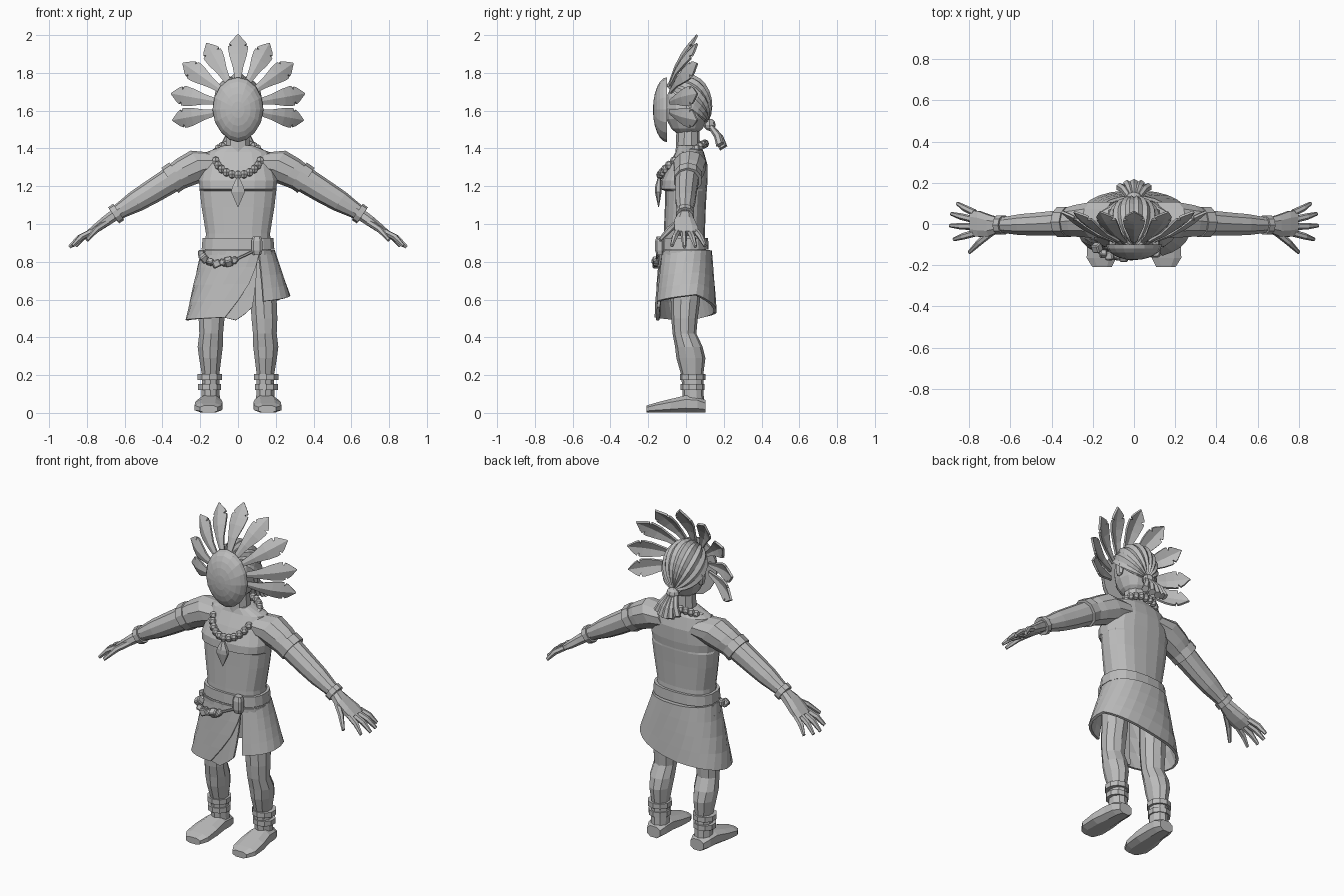
import bpy, bmesh, math
from mathutils import Vector, Matrix

if "Cube" in bpy.data.objects:
    bpy.data.objects.remove(bpy.data.objects["Cube"])

clay = bpy.data.materials.new("clay_grey")
clay.use_nodes = True
clay.diffuse_color = (0.5, 0.5, 0.5, 1)
clay.node_tree.nodes["Principled BSDF"].inputs["Base Color"].default_value = (0.5, 0.5, 0.5, 1)
X, Y, Z = Vector((1, 0, 0)), Vector((0, 1, 0)), Vector((0, 0, 1))


def finish(name, bm, mirror=False, thick=0):
    bmesh.ops.recalc_face_normals(bm, faces=bm.faces)
    me = bpy.data.meshes.new(name)
    bm.to_mesh(me)
    bm.free()
    me.materials.append(clay)
    ob = bpy.data.objects.new(name, me)
    bpy.context.collection.objects.link(ob)
    if thick:
        mod = ob.modifiers.new("thickness", "SOLIDIFY")
        mod.thickness, mod.offset = thick, 0
    if mirror:
        ob.modifiers.new("mirror", "MIRROR")
    return ob


def tube(name, stations, n=8, axis=Z, side=X, power=1.0, mirror=False):
    """Capped loft; each station is x, y, z, radius along side, radius across."""
    axis = Vector(axis).normalized()
    side = (side - axis * side.dot(axis)).normalized()
    across = axis.cross(side)
    bm = bmesh.new()
    rings = []
    for x, y, z, ra, rb in stations:
        ring = []
        for i in range(n):
            t = 2 * math.pi * (i + 0.5) / n
            c, s = math.cos(t), math.sin(t)
            c, s = (math.copysign(abs(k) ** power, k) for k in (c, s))
            ring.append(bm.verts.new(Vector((x, y, z)) + side * c * ra + across * s * rb))
        rings.append(ring)
    for a, b in zip(rings, rings[1:]):
        for i in range(n):
            bm.faces.new((a[i], a[i - 1], b[i - 1], b[i]))
    bm.faces.new(rings[0])
    bm.faces.new(rings[-1])
    return finish(name, bm, mirror)


def grid(name, rows, thick=0.0):
    bm = bmesh.new()
    vs = [[bm.verts.new(p) for p in r] for r in rows]
    for a, b in zip(vs, vs[1:]):
        for i in range(len(a) - 1):
            bm.faces.new((a[i], a[i + 1], b[i + 1], b[i]))
    return finish(name, bm, thick=thick)


def lerp(a, b, t):
    return a + (b - a) * t


def sample(values, u):
    f = u * (len(values) - 1)
    i = min(int(f), len(values) - 2)
    return lerp(values[i], values[i + 1], f - i)


# torso: height, half width, front, back
profile = [(.82, .18, -.125, .11), (.95, .172, -.118, .1), (1.09, .195, -.112, .105),
           (1.175, .205, -.11, .11), (1.185, .205, -.135, .11), (1.23, .21, -.132, .115),
           (1.31, .19, -.095, .115), (1.38, .17, -.055, .095), (1.415, .08, -.045, .075)]
tube("torso", [(0, (f + b) / 2, z, w, (b - f) / 2) for z, w, f, b in profile], 18, power=.8)
tube("neck", [(0, .01, 1.38, .07, .065), (0, .01, 1.52, .06, .06)], 10)

# belt
tube("belt", [(0, -.008, .865, .195, .128), (0, -.008, .925, .19, .125)], 18, power=.8)
tube("belt_cord", [(0, -.008, .835, .197, .135), (0, -.008, .858, .197, .135)], 18, power=.8)
tube("buckle", [(.1, -.137, .835, .022, .02), (.1, -.14, .86, .03, .025),
                (.1, -.14, .91, .03, .025), (.1, -.137, .935, .022, .02)], 8, power=.6)


# wrapped skirt
def skirt(name, starts, ends, hems, cols, scale=1.0):
    rows = []
    for r in range(5):
        v = r / 4
        row = []
        for c in range(cols + 1):
            u = c / cols
            t = lerp(lerp(starts[0], starts[1], v), lerp(ends[0], ends[1], v), u)
            s, k = (math.copysign(abs(q) ** .85, q) for q in (math.sin(t), math.cos(t)))
            row.append(Vector((lerp(.187, .27, v) * s * scale,
                               -.003 - lerp(.132, .158, v) * k * scale,
                               lerp(.86, sample(hems, u), v))))
        rows.append(row)
    grid(name, rows, .016)


skirt("skirt_wrap", (.6, -.2), (.55 - 2 * math.pi, .45 - 2 * math.pi), (.505, .49, .53, .625, .59), 24)
skirt("skirt_inner_flap", (.55, .25), (-.3, -.3), (.56, .49, .51), 4, .93)

# beads hung from the belt
hip = [(-.195, -.06, .845), (-.18, -.115, .82), (-.15, -.145, .8), (-.115, -.155, .79),
       (-.08, -.158, .795), (-.05, -.158, .8), (-.018, -.158, .808)]
for i, p in enumerate(hip):
    bm = bmesh.new()
    bmesh.ops.create_cube(bm, size=.042 if i % 2 else .034)
    bmesh.ops.bevel(bm, geom=bm.edges[:], offset=.006, segments=1, affect='EDGES')
    bm.transform(Matrix.Translation(p) @ Matrix.Rotation(i * .9, 4, 'Y') @ Matrix.Rotation(i * .5, 4, 'Z'))
    finish("hip_bead", bm)
tube("hip_cord", [(-.02, -.155, .808, .007, .007), (.09, -.15, .86, .007, .007)], 6, (.11, 0, .05), Y)

# legs, ankle bands and feet
tube("leg", [(.135, 0, .8, .075, .08), (.135, -.003, .6, .073, .078), (.14, -.008, .5, .072, .07),
             (.142, -.008, .42, .066, .063), (.147, .015, .35, .07, .073), (.147, .026, .29, .062, .077),
             (.145, .033, .2, .048, .058), (.145, .04, .05, .052, .055)], 10, mirror=True)
for z, r in ((.175, .068), (.122, .064)):
    tube("ankle_band", [(.15, .035, z, r, r), (.15, .035, z + .03, r, r)], 10, mirror=True)
tube("foot", [(.145, .103, .035, .045, .035), (.148, .06, .045, .062, .045), (.15, 0, .048, .066, .048),
              (.155, -.08, .038, .077, .038), (.158, -.165, .027, .076, .027),
              (.155, -.208, .02, .05, .02)], 8, Y, X, .75, True)

# arms and bands
arm = Vector((.83, 0, -.56))
tube("arm", [(.1, .02, 1.32, .09, .07), (.2, .02, 1.312, .09, .092), (.28, .015, 1.275, .08, .083),
             (.36, .005, 1.23, .064, .069), (.46, 0, 1.168, .058, .064), (.54, -.003, 1.12, .054, .058),
             (.62, -.005, 1.072, .042, .043), (.66, -.005, 1.045, .04, .038)], 10, arm, Y, mirror=True)
for p, half, r in ((Vector((.34, .01, 1.245)), .025, .08), (Vector((.645, -.005, 1.055)), .016, .052)):
    ends = [p - arm * half, p + arm * half]
    tube("arm_band", [(*e, r * .95, r) for e in ends], 10, arm, Y, mirror=True)

# hands
tube("palm", [(.65, -.005, 1.05, .036, .033), (.7, -.008, 1.015, .055, .03),
              (.75, 0, .978, .066, .025), (.79, .005, .95, .066, .018)], 8, arm, Y, .8, True)
fingers = [((.775, .055, .96), (.858, .1, .885)), ((.78, .022, .957), (.888, .05, .88)),
           ((.78, -.013, .957), (.893, -.008, .878)), ((.775, -.045, .96), (.875, -.075, .885)),
           ((.69, -.04, 1.01), (.8, -.138, .915))]
for a, b in fingers:
    a, b = Vector(a), Vector(b)
    m = a.lerp(b, .5) + Vector((.006, 0, .008))
    tube("finger", [(*a, .017, .017), (*m, .017, .016), (*b, .01, .009)], 6, b - a, Z, mirror=True)


# head, ears and face shell
def ball(name, place, size, u=12, v=8, mirror=False, edit=None):
    bm = bmesh.new()
    bmesh.ops.create_uvsphere(bm, u_segments=u, v_segments=v, radius=1)
    if edit:
        edit(bm)
    bm.transform(Matrix.Translation(place) @ Matrix.Diagonal((*size, 1)))
    return finish(name, bm, mirror)


def shell_shape(bm):
    bm.transform(Matrix.Rotation(math.pi / 2, 4, 'X'))
    cut = bmesh.ops.bisect_plane(bm, geom=bm.verts[:] + bm.edges[:] + bm.faces[:], plane_co=(0, 0, 0),
                                 plane_no=Y, clear_outer=True)
    bmesh.ops.holes_fill(bm, edges=[e for e in cut["geom_cut"] if isinstance(e, bmesh.types.BMEdge)])
    for v in bm.verts:
        if v.co.z < 0:
            v.co.x *= 1 - .15 * v.co.z ** 2


def hair_shape(bm):
    # alternate meridians sink to form combed locks that meet at the tie
    for v in bm.verts:
        lock = round(math.atan2(v.co.y, v.co.x) / (math.pi / 18))
        if lock % 2 and abs(v.co.z) < .99:
            v.co *= .93
    bm.transform(Matrix.Rotation(math.radians(-122), 4, 'X'))
    bmesh.ops.bisect_plane(bm, geom=bm.verts[:] + bm.edges[:] + bm.faces[:], plane_co=(0, 0, 0),
                           plane_no=(0, .6, .8), clear_inner=True)


ball("head", (0, .005, 1.615), (.112, .118, .155))
ball("ear", (.115, .015, 1.6), (.018, .03, .042), 6, 4, True)
ball("face_shell", (0, -.1, 1.605), (.135, .075, .172), 16, 12, edit=shell_shape)
ball("hair", (0, .003, 1.63), (.132, .137, .168), 36, 12, edit=hair_shape)

# tied tail of hair
ball("hair_tie", (0, .125, 1.525), (.04, .032, .032), 8, 6)
for x, y, z in ((-.07, .18, 1.42), (-.035, .195, 1.405), (0, .2, 1.4), (.035, .195, 1.405), (.07, .18, 1.42)):
    a, b = Vector((x * .25, .125, 1.525)), Vector((x, y, z))
    m = a.lerp(b, .6) + Vector((0, .01, .004))
    tube("tail_lock", [(*a, .014, .014), (*m, .018, .02), (*b, .02, .022)], 6, b - a, X)

# feather crown: one profile, folded along the quill
outline = [(0, .012), (.3, .026), (.55, .045), (.7, .051), (.755, .05), (.765, .03), (.80, .046), (.86, .036), (1, .001)]
tips = [(0, 2.0), (.165, 1.955), (.29, 1.85), (.352, 1.69), (.345, 1.55)]
for x, z in [(s * x, z) for x, z in tips for s in ((1, -1) if x else (1,))]:
    ang = math.atan2(z - 1.62, x)
    base = Vector((.1 * math.cos(ang), -.085, 1.62 + .13 * math.sin(ang)))
    tip = Vector((x, .06, z))
    along = (tip - base).normalized()
    wide = along.cross(Y).normalized()
    normal = wide.cross(along)
    if normal.y > 0:
        normal.negate()
    rows = []
    for t, w in outline:
        mid = base.lerp(tip, t) + normal * .02 * math.sin(math.pi * t)
        drop = normal * w * .3
        rows.append([mid - wide * w - drop, mid, mid + wide * w - drop])
    grid("feather", rows, .012)

# necklace and pendant
for i in range(24):
    t = 2 * math.pi * i / 24
    c = math.cos(t)
    p = (.122 * math.sin(t), -.018 - .118 * math.copysign(abs(c) ** .7, c), 1.425 - .165 * ((1 + c) / 2) ** 1.3)
    ball("necklace_bead", p, (.022, .022, .024), 6, 4)
tube("pendant", [(0, -.145, 1.09, .002, .002), (0, -.147, 1.17, .042, .018),
                 (0, -.147, 1.195, .036, .018), (0, -.142, 1.245, .008, .008)], 6)
